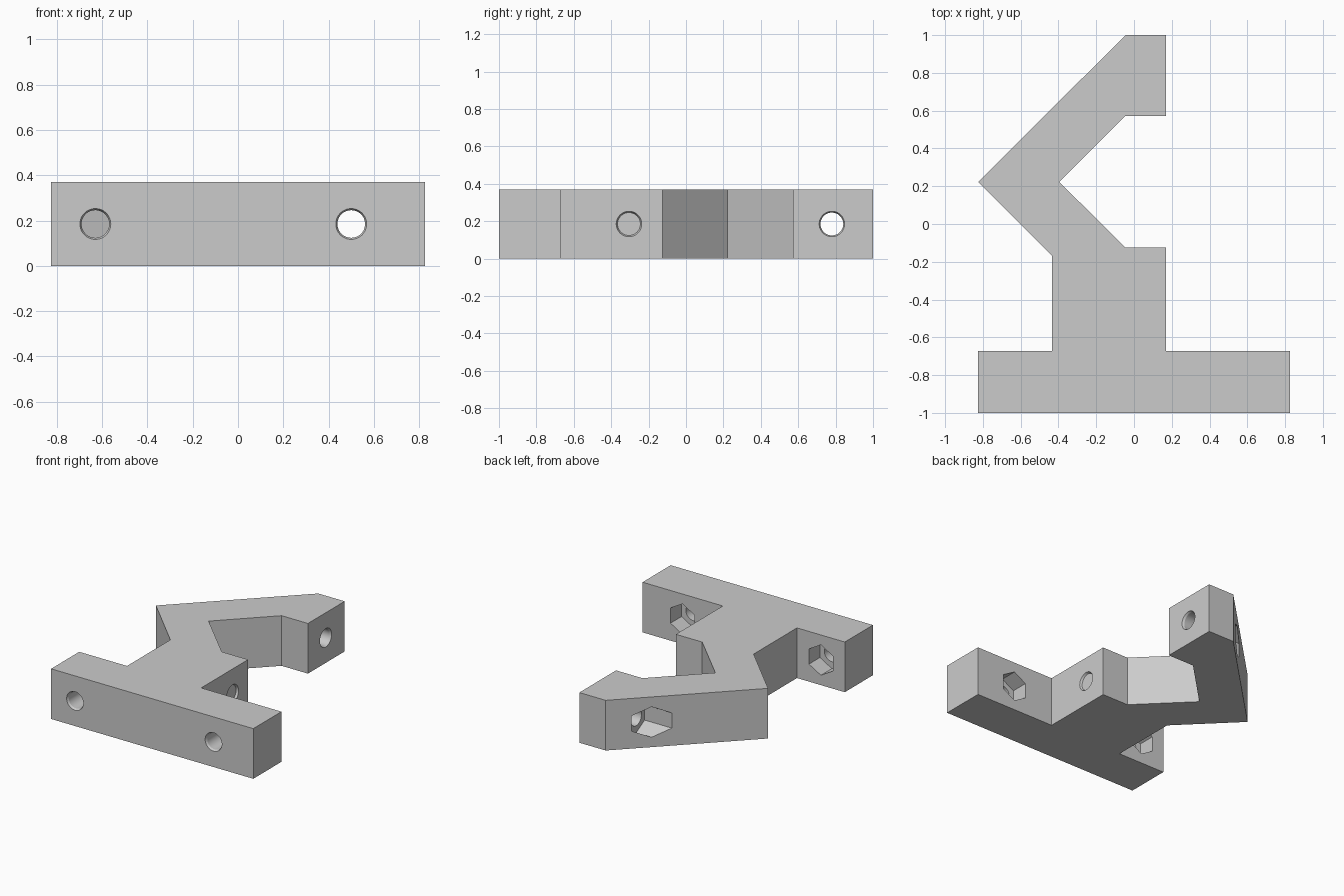
import bpy, bmesh
from math import pi, radians
from mathutils import Matrix, Vector

cube = bpy.data.objects.get("Cube")
if cube:
    bpy.data.objects.remove(cube, do_unlink=True)

HEIGHT = 0.37
MID = HEIGHT / 2
HOLE_R, RIM_R, NUT_R = 0.061, 0.068, 0.112

grey = bpy.data.materials.new("light grey plastic")
grey.use_nodes = True
grey.diffuse_color = (0.6, 0.6, 0.6, 1)
grey.node_tree.nodes["Principled BSDF"].inputs["Base Color"].default_value = (0.6, 0.6, 0.6, 1)


def add_object(name, bm):
    bmesh.ops.recalc_face_normals(bm, faces=bm.faces)
    mesh = bpy.data.meshes.new(name)
    bm.to_mesh(mesh)
    bm.free()
    mesh.materials.append(grey)
    obj = bpy.data.objects.new(name, mesh)
    bpy.context.collection.objects.link(obj)
    return obj


# Bracket body: foot bar, stem and angled arm as one extruded outline
outline = [(-0.825, -1), (0.825, -1), (0.825, -0.672), (0.17, -0.672),
           (0.17, -0.125), (-0.045, -0.125), (-0.395, 0.222), (-0.045, 0.572),
           (0.17, 0.572), (0.17, 1), (-0.045, 1), (-0.825, 0.222),
           (-0.435, -0.167), (-0.435, -0.672), (-0.825, -0.672)]
bm = bmesh.new()
base = bm.faces.new([bm.verts.new((x, y, 0)) for x, y in outline])
top = bmesh.ops.extrude_face_region(bm, geom=[base])["geom"]
bmesh.ops.translate(bm, vec=(0, 0, HEIGHT),
                    verts=[v for v in top if isinstance(v, bmesh.types.BMVert)])
body = add_object("bracket_body", bm)


def cut(start, end, r1, r2, sides):
    """Subtract a round or hexagonal bore running from start to end."""
    start, end = Vector(start), Vector(end)
    axis = end - start
    bm = bmesh.new()
    bmesh.ops.create_cone(bm, cap_ends=True, segments=sides, radius1=r1,
                          radius2=r2, depth=axis.length)
    z = axis.normalized()
    x = Vector((0, 0, 1))  # a corner of the bore points straight up
    turn = Matrix((x, z.cross(x), z)).transposed()
    if sides == 6:
        first = max(bm.verts, key=lambda v: v.co.x)
        bmesh.ops.rotate(bm, verts=bm.verts, matrix=Matrix.Rotation(
            -Vector((1, 0)).angle_signed(first.co.xy) * -1, 3, 'Z'))
    bm.transform(Matrix.Translation((start + end) / 2) @ turn.to_4x4())
    cutter = add_object("bore_cutter", bm)
    cutter.hide_render = True
    mod = body.modifiers.new("bore", 'BOOLEAN')
    mod.operation, mod.solver, mod.object = 'DIFFERENCE', 'EXACT', cutter
    bpy.context.view_layer.objects.active = body
    bpy.ops.object.modifier_apply(modifier=mod.name)
    bpy.data.objects.remove(cutter, do_unlink=True)


# Foot bar: chamfered screw holes with hexagonal nut pockets behind
for x in (-0.63, 0.5):
    cut((x, -1.05, MID), (x, -0.7, MID), HOLE_R, HOLE_R, 48)
    cut((x, -1.01, MID), (x, -0.985, MID), RIM_R + 0.005, HOLE_R, 48)
    cut((x, -0.8, MID), (x, -0.64, MID), NUT_R, NUT_R, 6)

# Stem and arm: chamfered side holes, the arm with a nut pocket
for y, far in ((-0.305, -0.5), (0.78, -0.35)):
    cut((0.22, y, MID), (far, y, MID), HOLE_R, HOLE_R, 48)
    cut((0.18, y, MID), (0.155, y, MID), RIM_R + 0.005, HOLE_R, 48)
cut((-0.14, 0.78, MID), (-0.5, 0.78, MID), NUT_R, NUT_R, 6)

bpy.ops.object.select_all(action='DESELECT')
body.select_set(True)
bpy.context.view_layer.objects.active = body
bpy.ops.object.shade_smooth_by_angle(angle=radians(25))
